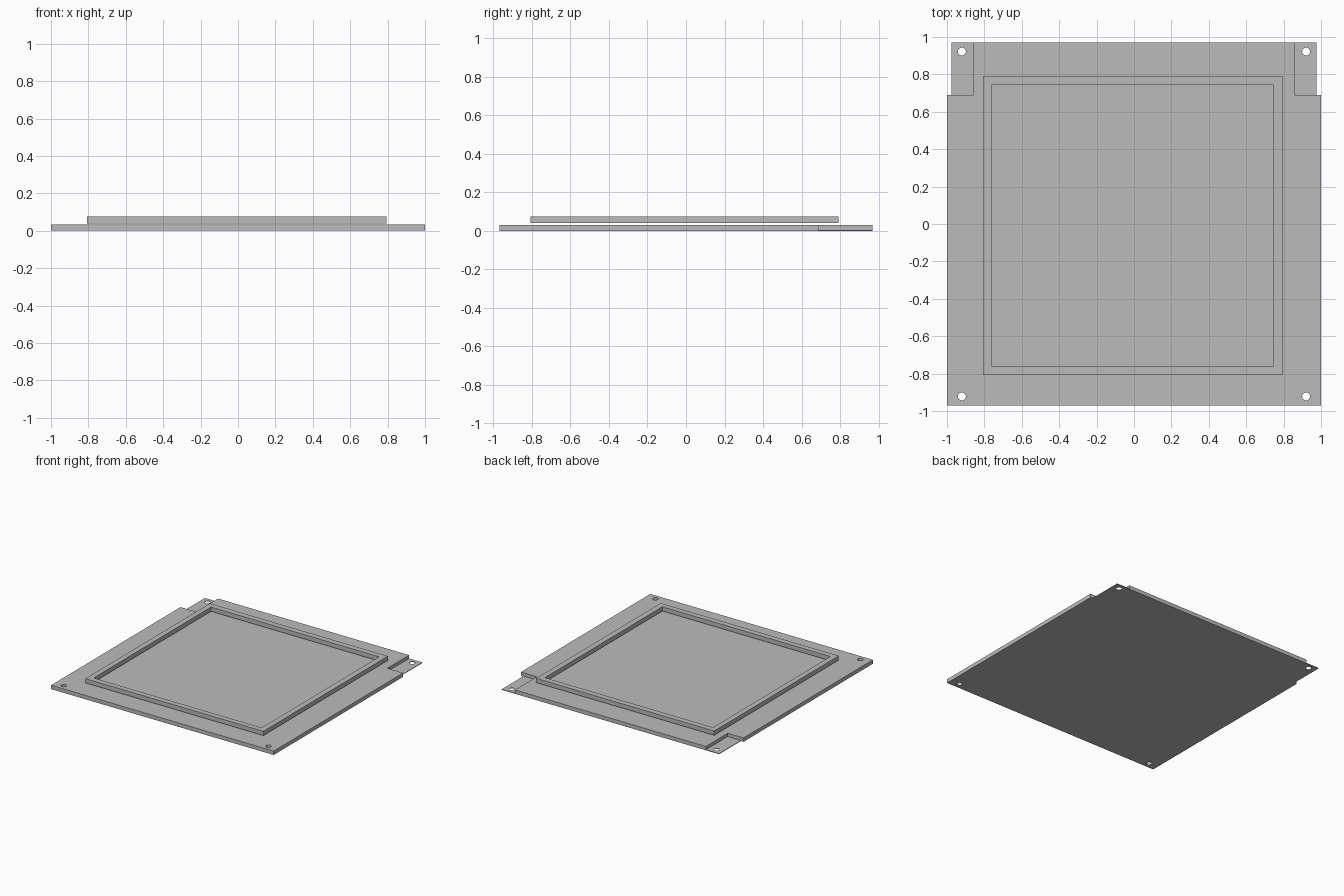
import bpy
import math

cube = bpy.data.objects.get("Cube")
if cube:
    bpy.data.objects.remove(cube, do_unlink=True)

grey = bpy.data.materials.new("plain grey")
grey.use_nodes = True
colour = (0.5, 0.5, 0.5, 1.0)
grey.diffuse_color = colour
grey.node_tree.nodes["Principled BSDF"].inputs["Base Color"].default_value = colour


def rectangle(x0, x1, y0, y1):
    return [(x0, y0), (x1, y0), (x1, y1), (x0, y1)]


def circle(cx, cy, radius=0.021, sides=32):
    angles = [math.tau * i / sides for i in range(sides)]
    return [(cx + radius * math.cos(a), cy + radius * math.sin(a)) for a in angles]


def slab(name, loops, bottom, top):
    """Extrude an outline, with any inner loops left open, between two heights."""
    curve = bpy.data.curves.new(name + "_outline", "CURVE")
    curve.dimensions = "2D"
    curve.fill_mode = "BOTH"
    curve.extrude = (top - bottom) / 2
    for loop in loops:
        spline = curve.splines.new("POLY")
        spline.points.add(len(loop) - 1)
        for point, (x, y) in zip(spline.points, loop):
            point.co = (x, y, 0, 1)
        spline.use_cyclic_u = True
    helper = bpy.data.objects.new(name + "_outline", curve)
    bpy.context.collection.objects.link(helper)
    bpy.context.view_layer.update()
    mesh = bpy.data.meshes.new_from_object(helper)
    bpy.data.objects.remove(helper, do_unlink=True)
    mesh.name = name
    mesh.materials.clear()
    mesh.materials.append(grey)
    for face in mesh.polygons:
        face.use_smooth = False
    obj = bpy.data.objects.new(name, mesh)
    obj.location.z = (bottom + top) / 2
    bpy.context.collection.objects.link(obj)
    return obj


DEPTH, NOTCH_X, NOTCH_Y = 0.97, 0.858, 0.69
HOLE_X, HOLE_Y = 0.92, 0.922

# Base plate with both back corners notched and two front screw holes
right_half = [(1, -DEPTH), (1, NOTCH_Y), (NOTCH_X, NOTCH_Y), (NOTCH_X, DEPTH)]
left_half = [(-x, y) for x, y in reversed(right_half)]
front_holes = [circle(side * HOLE_X, -HOLE_Y) for side in (-1, 1)]
slab("base_plate", [right_half + left_half] + front_holes, 0, 0.032)

# Thin screw tabs in the notches
for side, name in ((1, "left_tab"), (-1, "right_tab")):
    x0, x1 = sorted((side * NOTCH_X, side * 0.977))
    outline = rectangle(x0, x1, NOTCH_Y, DEPTH)
    slab(name, [outline, circle(side * HOLE_X, HOLE_Y)], 0, 0.005)

# Raised square frame, held just clear of the plate
slab("raised_frame",
     [rectangle(-0.807, 0.793, -0.807, 0.791), rectangle(-0.763, 0.746, -0.762, 0.744)],
     0.04, 0.075)
